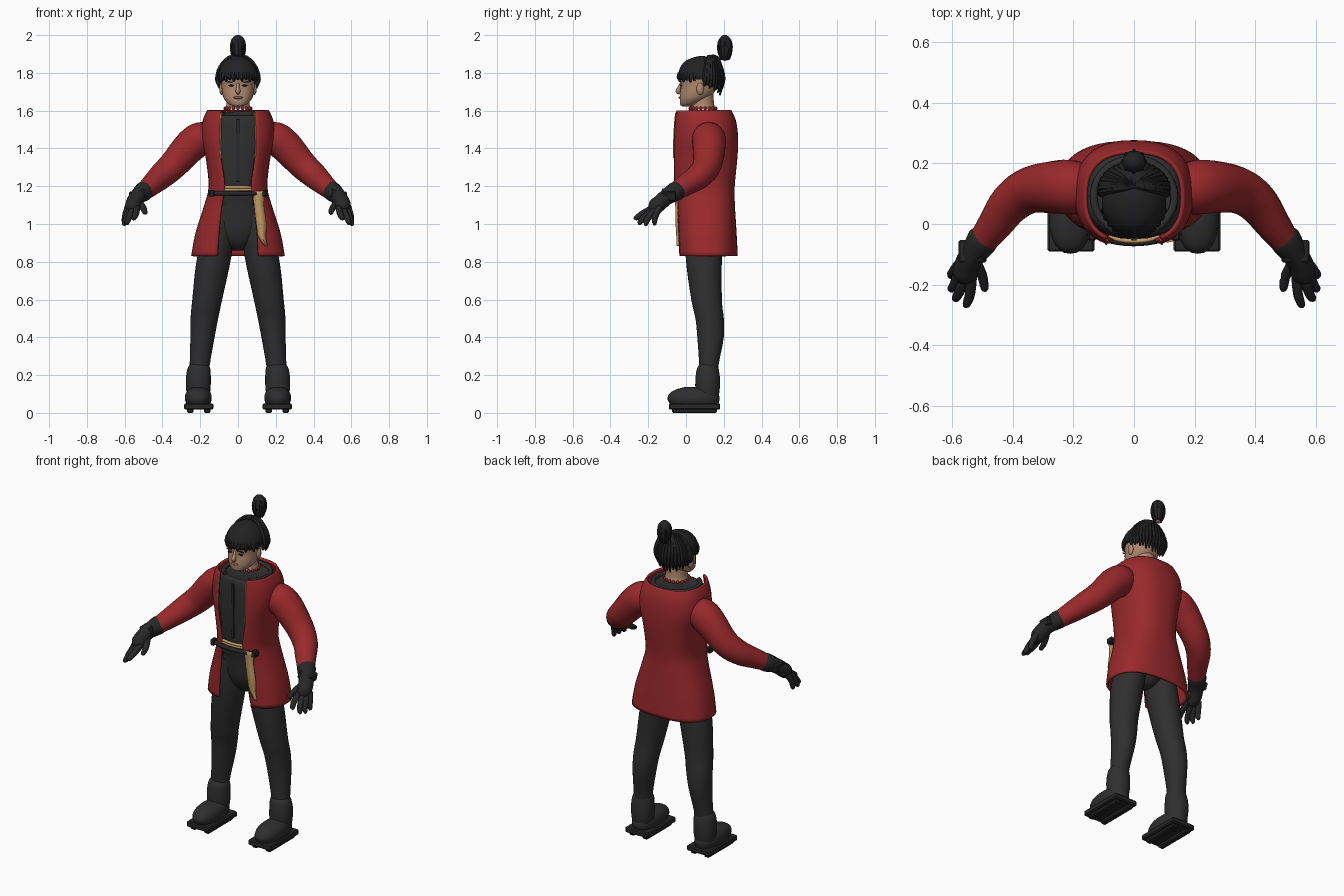
import bpy, bmesh, math
from mathutils import Vector, Matrix


def material(name, rgb):
    m = bpy.data.materials.new(name)
    m.diffuse_color = (*rgb, 1)
    return m


RED = material("coat red", (0.32, 0.022, 0.025))
BLACK = material("cloth black", (0.028, 0.028, 0.029))
HAIR = material("hair black", (0.016, 0.016, 0.017))
GLOVE = material("glove black", (0.02, 0.02, 0.021))
SKIN = material("skin", (0.43, 0.25, 0.16))
LIP = material("lips", (0.27, 0.11, 0.085))
GOLD = material("sash gold", (0.55, 0.34, 0.13))


def finish(bm, name, mat, angle=50, solid=0):
    bmesh.ops.recalc_face_normals(bm, faces=bm.faces)
    me = bpy.data.meshes.new(name)
    bm.to_mesh(me)
    bm.free()
    me.materials.append(mat)
    ob = bpy.data.objects.new(name, me)
    bpy.context.collection.objects.link(ob)
    if solid:
        mod = ob.modifiers.new("thickness", 'SOLIDIFY')
        mod.thickness = solid
        mod.offset = 0
    bpy.ops.object.select_all(action='DESELECT')
    ob.select_set(True)
    bpy.context.view_layer.objects.active = ob
    bpy.ops.object.shade_smooth_by_angle(angle=math.radians(angle))
    return ob


def smooth(rows, k=4):
    """Catmull-Rom interpolation of tuples."""
    out = []
    for i in range(len(rows) - 1):
        a, b, c, d = (rows[max(0, min(len(rows) - 1, i + j))] for j in (-1, 0, 1, 2))
        for s in range(k):
            t = s / k
            out.append(tuple(q + 0.5 * t * (r - p + t * (2 * p - 5 * q + 4 * r - w + t * (3 * (q - r) + w - p)))
                             for p, q, r, w in zip(a, b, c, d)))
    return out + [tuple(rows[-1])]


def skin_rings(rings, name, mat, closed=True, cap=True, **kw):
    bm = bmesh.new()
    vs = [[bm.verts.new(p) for p in r] for r in rings]
    n = len(vs[0])
    for r0, r1 in zip(vs, vs[1:]):
        for i in range(n if closed else n - 1):
            j = (i + 1) % n
            bm.faces.new((r0[i], r0[j], r1[j], r1[i]))
    if cap and closed:
        bm.faces.new(vs[0])
        bm.faces.new(vs[-1])
    return finish(bm, name, mat, **kw)


def oval(a, yf, yb, t, p, cx=0):
    s, c = math.sin(t), math.cos(t)
    return (cx + a * math.copysign(abs(s) ** p, s),
            (yf + yb) / 2 - (yb - yf) / 2 * math.copysign(abs(c) ** p, c))


def loft(rows, name, mat, p=1.0, n=28, k=4, **kw):
    """Rows: height, centre x, half width, front y, back y."""
    rings = [[(*oval(a, yf, yb, 2 * math.pi * i / n, p, cx), z) for i in range(n)]
             for z, cx, a, yf, yb in smooth(rows, k)]
    return skin_rings(rings, name, mat, **kw)


def tube(path, name, mat, n=12, k=4, **kw):
    """Path points: x, y, z, radius."""
    pts = smooth(path, k)
    rings = []
    for i, q in enumerate(pts):
        d = Vector(pts[min(i + 1, len(pts) - 1)][:3]) - Vector(pts[max(i - 1, 0)][:3])
        u = d.cross(Vector((0.31, 0.9, 0.3))).normalized()
        v = d.cross(u).normalized()
        rings.append([Vector(q[:3]) + q[3] * (u * math.cos(w) + v * math.sin(w))
                      for w in (2 * math.pi * j / n for j in range(n))])
    return skin_rings(rings, name, mat, **kw)


def ball(c, r, name, mat, rot=0, seg=20):
    bm = bmesh.new()
    m = Matrix.Translation(c) @ Matrix.Rotation(rot, 4, 'Y') @ Matrix.Diagonal((*r, 1))
    bmesh.ops.create_uvsphere(bm, u_segments=seg, v_segments=seg // 2 + 2, radius=1, matrix=m)
    return finish(bm, name, mat)


def box(c, size, name, mat, rot=0, bevel=0.006):
    bm = bmesh.new()
    m = Matrix.Translation(c) @ Matrix.Rotation(rot, 4, 'Y') @ Matrix.Diagonal((*size, 1))
    bmesh.ops.create_cube(bm, size=1, matrix=m)
    bmesh.ops.bevel(bm, geom=bm.edges[:], offset=bevel, segments=1, affect='EDGES')
    return finish(bm, name, mat, angle=30)


# Open-fronted coat: height, half width, front y, back y, half opening
P = 0.8
coat = smooth([(1.6, .158, -.06, .235, .088), (1.54, .183, -.065, .26, .09), (1.45, .188, -.07, .27, .092),
               (1.35, .165, -.075, .266, .09), (1.2, .15, -.065, .252, .07), (1.1, .173, -.05, .253, .085),
               (.95, .22, -.042, .262, .1), (.83, .242, -.038, .268, .108)], 4)
rings, edge = [], []
for z, a, yf, yb, op in coat:
    t0 = math.asin((op / a) ** (1 / P))
    ring = [(*oval(a, yf, yb, t0 + (2 * math.pi - 2 * t0) * i / 40, P), z) for i in range(41)]
    rings.append(ring)
    edge.append(ring[0])
skin_rings(rings, "coat", RED, closed=False, solid=0.012)

# Shirt and raised inner collar
loft([(1.565, 0, .085, .01, .17), (1.575, 0, .135, -.03, .215), (1.54, 0, .16, -.042, .24),
      (1.45, 0, .168, -.048, .25), (1.35, 0, .148, -.05, .246), (1.2, 0, .132, -.045, .232),
      (1.1, 0, .14, -.028, .225)], "shirt", BLACK, p=P)
tube([(.133 * math.sin(t), .09 + .125 * math.cos(t), 1.582, .013) for t in
      (-2.5 + 5 * i / 16 for i in range(17))], "inner_collar", BLACK, n=8, k=2)
box((0, -.05, 1.39), (.018, .008, .33), "shirt_placket", GLOVE, bevel=.002)

# Trousers
loft([(1.2, 0, .132, -.04, .22), (1.08, 0, .15, -.022, .215), (.97, 0, .14, -.008, .2),
      (.9, 0, .085, .02, .18), (.86, 0, .03, .06, .14)], "trouser_seat", BLACK)

for s in (1, -1):
    tag = "left" if s > 0 else "right"
    # Trouser leg, boot and platform sole
    loft([(1.05, s * .08, .07, 0, .2), (.83, s * .125, .09, -.002, .19), (.6, s * .163, .079, .028, .19),
          (.5, s * .178, .073, .05, .2), (.4, s * .188, .064, .06, .2), (.25, s * .203, .053, .07, .172),
          (.15, s * .207, .05, .07, .165)], tag + "_leg", BLACK)
    loft([(.26, s * .205, .045, .075, .16), (.235, s * .207, .06, .058, .172), (.18, s * .21, .066, .05, .18),
          (.12, s * .21, .064, .05, .178), (.07, s * .21, .055, .06, .17)], tag + "_boot_shaft", BLACK)
    loft([(.045, s * .21, .062, -.085, .17), (.075, s * .21, .071, -.098, .178), (.105, s * .21, .066, -.085, .17),
          (.125, s * .21, .05, -.05, .15), (.138, s * .21, .02, 0, .11)], tag + "_shoe", BLACK, p=.85)
    box((s * .2075, .045, .034), (.155, .272, .033), tag + "_sole", GLOVE)
    for dx in (-.045, .045):
        box((s * .2075 + dx, .045, .012), (.035, .24, .024), tag + "_sole_rail", GLOVE)

    # Sleeve
    tube([(s * .13, .12, 1.47, .06), (s * .19, .12, 1.455, .088), (s * .25, .122, 1.415, .088),
          (s * .34, .112, 1.315, .077), (s * .405, .07, 1.255, .069), (s * .46, -.005, 1.205, .057),
          (s * .505, -.065, 1.165, .046)], tag + "_sleeve", RED, n=20)
    # Glove, cuff and fingers
    tube([(s * .485, -.035, 1.183, .045), (s * .5, -.055, 1.172, .052), (s * .53, -.1, 1.145, .043),
          (s * .548, -.13, 1.12, .042), (s * .558, -.165, 1.09, .04), (s * .563, -.185, 1.072, .02)],
         tag + "_glove", GLOVE, n=16)
    box((s * .532, -.09, 1.155), (.085, .075, .05), tag + "_cuff", GLOVE, rot=s * .25)
    for name, pts in (("index", ((.535, -.165, 1.09), (.54, -.23, 1.055), (.552, -.266, 1.03))),
                      ("middle", ((.556, -.165, 1.08), (.576, -.225, 1.035), (.588, -.246, 1.005))),
                      ("ring", ((.574, -.16, 1.08), (.592, -.202, 1.03), (.602, -.214, 1.0))),
                      ("little", ((.582, -.14, 1.09), (.598, -.163, 1.04), (.602, -.168, 1.003))),
                      ("thumb", ((.525, -.12, 1.12), (.5, -.17, 1.082), (.492, -.212, 1.06)))):
        path = [(s * x, y, z, r) for (x, y, z), r in zip(pts, (.019, .017, .013))]
        x, y, z, r = path[-1]
        path.append((x, y - .006, z - .006, .004))
        tube(path, tag + "_" + name + "_finger", GLOVE, n=8, k=3)

    # Gold lapel edging, belt buckle
    tube([(s * x, y - .006, z, .0035) for x, y, z in edge[1:13]], tag + "_lapel_edging", GOLD, n=6, k=1)
    box((s * .138, -.035, 1.162), (.028, .04, .038), tag + "_buckle", GLOVE)

    # Ear, eye and brow
    ball((s * .087, .075, 1.715), (.012, .02, .032), tag + "_ear", SKIN, seg=12)
    ball((s * .036, -.026, 1.733), (.015, .006, .005), tag + "_eye", HAIR, seg=12)
    box((s * .038, -.028, 1.752), (.036, .01, .005), tag + "_brow", HAIR, rot=s * .1, bevel=.001)

# Belt, waist sash and hanging sash end
tube([(x, -.062 + 1.5 * x * x, 1.162, .012) for x in (-.155, -.1, -.05, 0, .05, .1, .155)], "belt", GLOVE, n=8)
for i in range(2):
    tube([(x, -.056 + 2 * x * x, 1.195 - .013 * i, .008) for x in (-.085, -.04, 0, .04, .085)],
         "waist_sash", GOLD, n=8)
ribbon = smooth([(1.175, .08, .145, -.052), (1.1, .085, .137, -.048), (1.0, .097, .15, -.046),
                 (.93, .11, .147, -.042), (.885, .143, .155, -.04)], 3)
skin_rings([[(l, y, z), ((l + r) / 2, y - .006, z), (r, y + .003, z)] for z, l, r, y in ribbon],
           "hanging_sash", GOLD, closed=False, solid=.006)

# Neck with red frill
loft([(1.612, 0, .068, .025, .155), (1.64, 0, .06, .03, .148), (1.7, 0, .06, .03, .145)], "neck", SKIN)
for i in range(18):
    t = 2 * math.pi * i / 18
    ball((.069 * math.sin(t), .09 - .067 * math.cos(t), 1.612), (.009, .009, .01), "neck_frill", RED, seg=8)

# Head
loft([(1.622, 0, .02, -.018, .03), (1.632, 0, .045, -.03, .06), (1.66, 0, .072, -.033, .11),
      (1.69, 0, .083, -.032, .145), (1.73, 0, .088, -.028, .165), (1.78, 0, .09, -.032, .17),
      (1.83, 0, .078, -.015, .155), (1.86, 0, .04, .03, .11)], "head", SKIN, p=.92)
tube([(0, -.026, 1.745, .007), (0, -.034, 1.725, .009), (0, -.042, 1.703, .013), (0, -.03, 1.692, .008)],
     "nose", SKIN, n=10)
ball((0, -.032, 1.669), (.024, .007, .007), "lips", LIP, seg=12)

# Hair cap, fringe and strands gathered at the crown
loft([(1.765, 0, .104, -.04, .175), (1.79, 0, .106, -.042, .178), (1.83, 0, .095, -.03, .172),
      (1.865, 0, .066, .0, .15), (1.885, 0, .03, .05, .115), (1.889, 0, .005, .08, .09)],
     "hair_cap", HAIR)
for i in range(13):
    t = -1.35 + 2.7 * i / 12
    x, y = .1 * math.sin(t), .066 - .104 * math.cos(t)
    drop = .02 + .01 * (i % 2) - .008 * math.cos(t)
    tube([(x * .97, y + .005, 1.8, .011), (x, y, 1.775, .012), (x, y + .002, 1.775 - drop, .004)],
         "fringe_lock", HAIR, n=6, k=2)
for i in range(19):
    t = -1.75 + 3.5 * i / 18
    sx, cy = math.sin(t), math.cos(t)
    low = 1.675 + .055 * abs(t / 1.75) + .012 * (i % 2)
    tube([(0, .125, 1.885, .008), (.045 * sx, .125 + .035 * cy, 1.88, .013),
          (.09 * sx, .12 + .06 * cy, 1.83, .015), (.108 * sx, .115 + .08 * cy, 1.765, .014),
          (.1 * sx, .11 + .07 * cy, low, .004)], "hair_strand", HAIR, n=7, k=3)

# Raised topknot with gold tie
loft([(1.868, 0, .014, .19, .22), (1.885, 0, .028, .177, .233), (1.93, 0, .038, .17, .242),
      (1.97, 0, .037, .172, .24), (1.992, 0, .022, .185, .226), (2.0, 0, .006, .2, .212)], "topknot", HAIR, n=16)
for i in range(8):
    t = 2 * math.pi * i / 8
    tube([((.01 + .027 * w) * math.sin(t), .206 + (.01 + .025 * w) * math.cos(t), z, .007)
          for z, w in ((1.87, .3), (1.9, .8), (1.94, 1), (1.975, .7))], "topknot_lock", HAIR, n=6, k=2)
ball((0, .206, 1.87), (.015, .015, .006), "topknot_tie", GOLD, seg=12)
